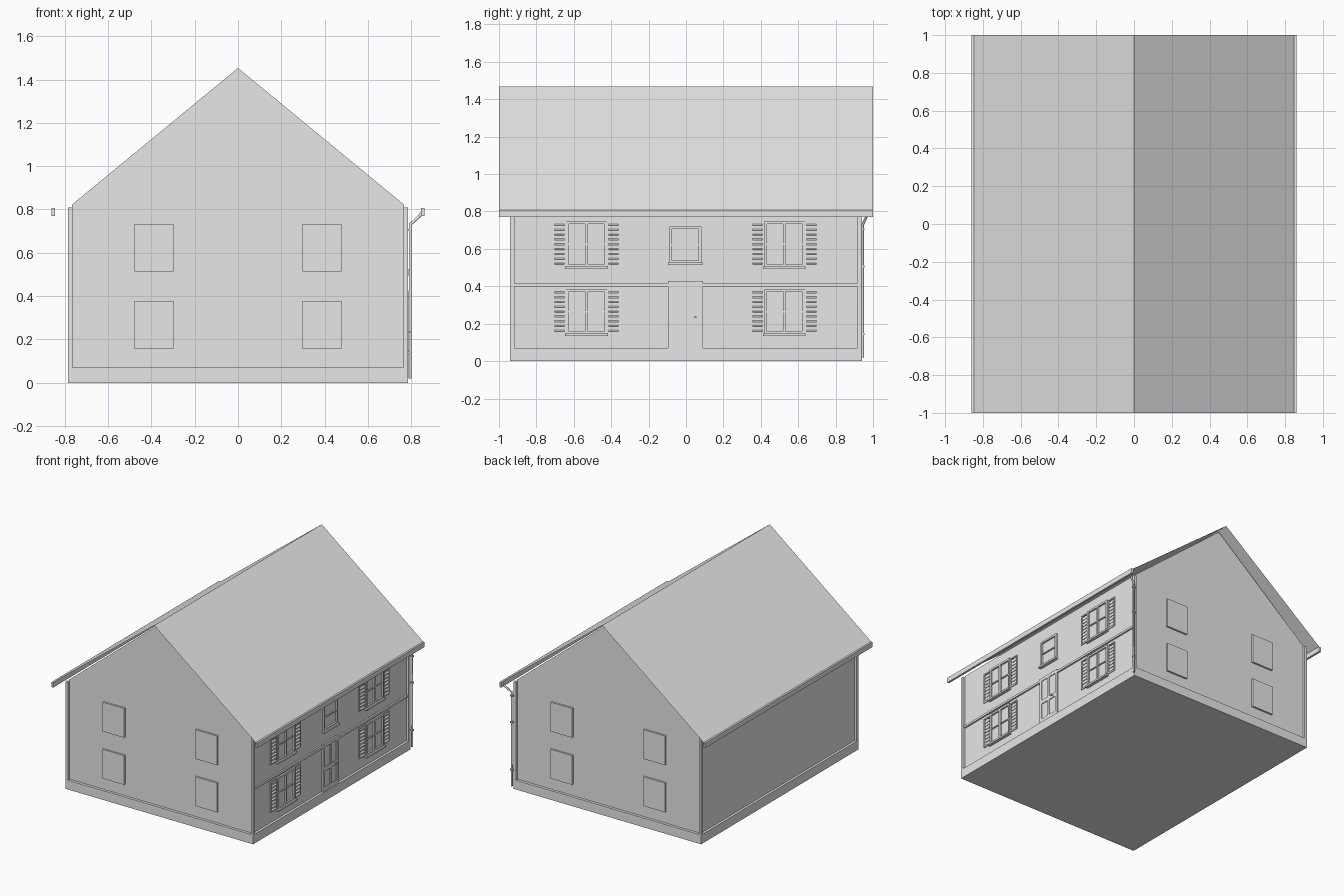
import bpy, bmesh
from mathutils import Matrix, Vector

cube = bpy.data.objects.get("Cube")
if cube:
    bpy.data.objects.remove(cube, do_unlink=True)

grey = bpy.data.materials.new("light_grey")
grey.use_nodes = True
grey.diffuse_color = (0.8, 0.8, 0.8, 1)
grey.node_tree.nodes["Principled BSDF"].inputs["Base Color"].default_value = grey.diffuse_color


def finish(name, bm):
    mesh = bpy.data.meshes.new(name)
    bm.to_mesh(mesh)
    bm.free()
    mesh.materials.append(grey)
    obj = bpy.data.objects.new(name, mesh)
    bpy.context.scene.collection.objects.link(obj)
    return obj


def add_box(bm, xs, ys, zs, tilt=0):
    """Add a box spanning three ranges, optionally tilted about y."""
    spans = [Vector(s) for s in (xs, ys, zs)]
    centre = Vector([(s[0] + s[1]) / 2 for s in spans])
    size = [abs(s[1] - s[0]) for s in spans]
    matrix = (Matrix.Translation(centre) @ Matrix.Rotation(tilt, 4, 'Y')
              @ Matrix.Diagonal((*size, 1)))
    bmesh.ops.create_cube(bm, size=1, matrix=matrix)


def boxes(name, *parts):
    bm = bmesh.new()
    for part in parts:
        add_box(bm, *part)
    return finish(name, bm)


def tube(name, points, radius):
    curve = bpy.data.curves.new(name, 'CURVE')
    curve.dimensions = '3D'
    curve.bevel_depth = radius
    curve.bevel_resolution = 2
    curve.use_fill_caps = True
    spline = curve.splines.new('POLY')
    spline.points.add(len(points) - 1)
    for point, co in zip(spline.points, points):
        point.co = (*co, 1)
    curve.materials.append(grey)
    obj = bpy.data.objects.new(name, curve)
    bpy.context.scene.collection.objects.link(obj)


HX, HY = 0.785, 0.94      # outer half sizes
WX, WY = 0.767, 0.92      # wall half sizes
PLINTH, EAVE, PEAK = 0.07, 0.81, 1.453

# Plinth
boxes("plinth", ((-HX, HX), (-HY, HY), (0, PLINTH)))

# Walls with gables
shoulder = EAVE + 0.012
profile = [(-WX, PLINTH), (WX, PLINTH), (WX, shoulder), (0, PEAK), (-WX, shoulder)]
bm = bmesh.new()
face = bm.faces.new([bm.verts.new((x, -WY, z)) for x, z in profile])
swept = bmesh.ops.extrude_face_region(bm, geom=[face])
bmesh.ops.translate(bm, vec=(0, 2 * WY, 0),
                    verts=[v for v in swept["geom"] if isinstance(v, bmesh.types.BMVert)])
bmesh.ops.recalc_face_normals(bm, faces=bm.faces)
finish("walls", bm)

# Corner posts
boxes("corner_posts", *[((sx * (WX - 0.002), sx * HX), (sy * (WY - 0.003), sy * HY), (PLINTH, EAVE))
                        for sx in (-1, 1) for sy in (-1, 1)])

# Roof sheets
bm = bmesh.new()
ends = [[bm.verts.new((x, y, z)) for x, z in ((-0.85, 0.806), (0, 1.467), (0.85, 0.806))]
        for y in (-1, 1)]
for i in range(2):
    bm.faces.new((ends[0][i], ends[0][i + 1], ends[1][i + 1], ends[1][i]))
finish("roof", bm)

# Gutters
boxes("gutters", *[((s * 0.845, s * 0.861), (-1, 1), (0.771, 0.808)) for s in (-1, 1)])

# Downpipe with brackets
tube("downpipe", [(0.795, 0.945, 0.02), (0.795, 0.945, 0.73),
                  (0.84, 0.965, 0.772), (0.852, 0.968, 0.79)], 0.007)
boxes("pipe_brackets", *[((0.78, 0.804), (0.935, 0.955), (z, z + 0.01))
                         for z in (0.14, 0.5, 0.7)])

# Gable window panels, two storeys on both ends
for end, sy in (("front", -1), ("back", 1)):
    boxes(end + "_window_panels",
          *[((sx * 0.298, sx * 0.478), (sy * WY, sy * (WY + 0.014)), (z, z + 0.221))
            for sx in (-1, 1) for z in (0.157, 0.513)])


# Side windows: frame, glazing bars and sill
def window(name, y, half, low, high, mullion=True):
    t = 0.014
    mid = (low + high) / 2
    frame = (WX, WX + 0.012)
    bar = (WX, WX + 0.008)
    parts = [(frame, (y - half, y - half + t), (low, high)),
             (frame, (y + half - t, y + half), (low, high)),
             (frame, (y - half, y + half), (low, low + t)),
             (frame, (y - half, y + half), (high - t, high)),
             (bar, (y - half, y + half), (mid - 0.004, mid + 0.004)),
             ((WX, WX + 0.024), (y - half - 0.007, y + half + 0.007), (low - 0.01, low + 0.003))]
    if mullion:
        parts.append((frame, (y - 0.007, y + 0.007), (low, high)))
    boxes(name, *parts)


# Louvred shutters
def shutter(name, y0, y1, low, high, slats=9):
    t = 0.009
    face = (WX, WX + 0.006)
    parts = [(face, (y0, y0 + t), (low, high)), (face, (y1 - t, y1), (low, high)),
             (face, (y0, y1), (low, low + t)), (face, (y0, y1), (high - t, high))]
    step = (high - low) / slats
    for i in range(slats):
        z = low + (i + 0.5) * step
        parts.append(((WX - 0.006, WX + 0.01), (y0 + t, y1 - t), (z - 0.002, z + 0.002), 0.6))
    boxes(name, *parts)


for floor, low, high in (("lower", 0.144, 0.385), ("upper", 0.503, 0.746)):
    for place, y in (("front", -0.532), ("back", 0.526)):
        label = floor + "_" + place
        window(label + "_window", y, 0.107, low, high)
        for side, s in (("first", -1), ("second", 1)):
            a, b = sorted((y + s * 0.108, y + s * 0.18))
            shutter(label + "_" + side + "_shutter", a, b, low + 0.005, high - 0.005)

window("middle_window", -0.003, 0.085, 0.523, 0.72, mullion=False)

# Storey band, broken by the door
boxes("storey_band", *[((WX, WX + 0.012), ys, (0.4, 0.416))
                       for ys in ((-WY, -0.097), (0.091, WY))])

# Door with raised frame around four panels
d0, d1, top = -0.097, 0.091, 0.428
stiles = [(d0, d0 + 0.022), (-0.012, 0.006), (d1 - 0.022, d1)]
rails = [(PLINTH, PLINTH + 0.03), (0.22, 0.25), (top - 0.025, top)]
boxes("door", ((WX, WX + 0.006), (d0, d1), (PLINTH, top)),
      *[((WX, WX + 0.012), ys, (PLINTH, top)) for ys in stiles],
      *[((WX, WX + 0.012), (d0, d1), zs) for zs in rails])
boxes("door_handle", ((WX, WX + 0.03), (0.046, 0.052), (0.232, 0.238)),
      ((WX + 0.024, WX + 0.03), (0.042, 0.056), (0.231, 0.239)))
